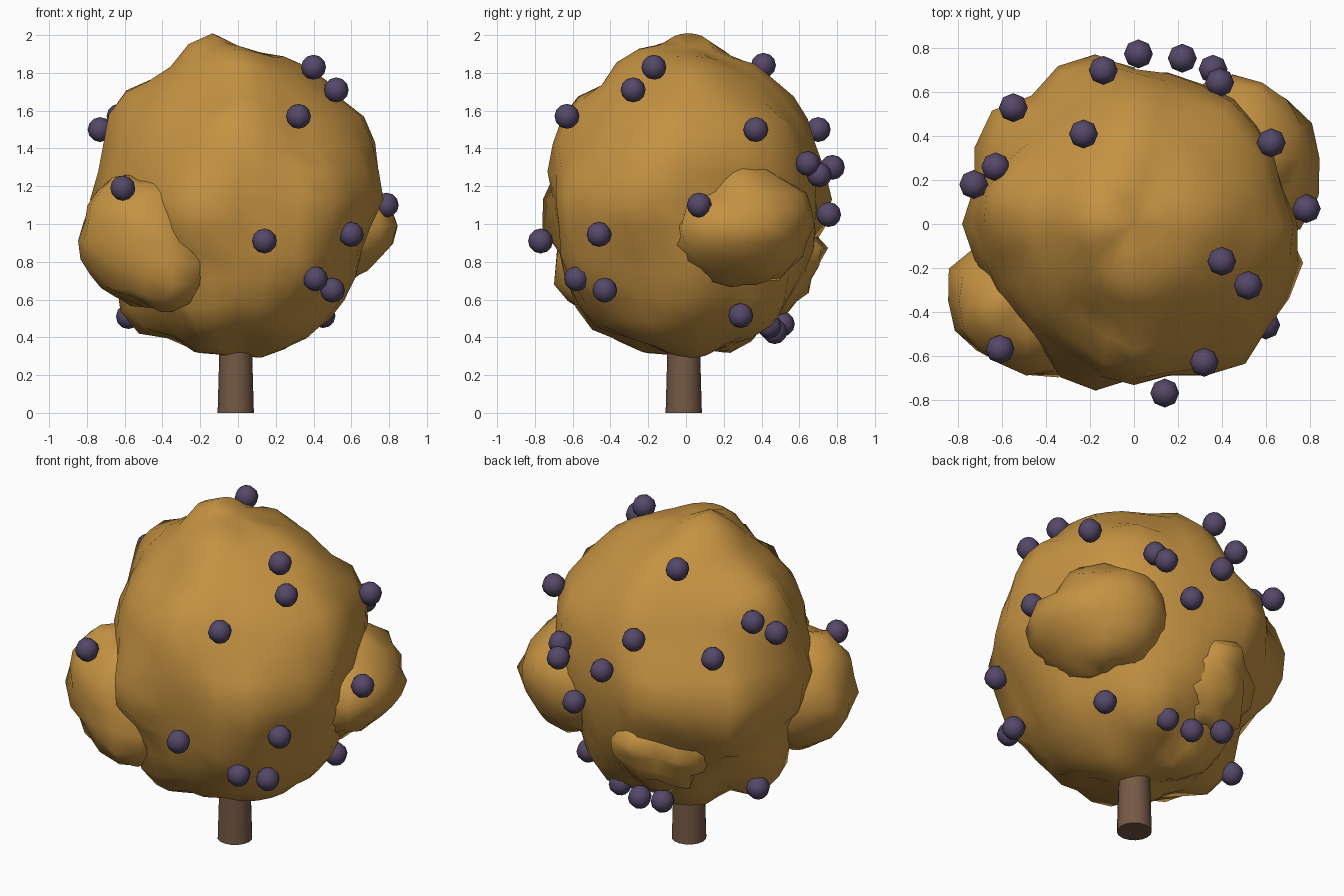
import bpy, math
from mathutils import Vector, noise


def material(name, color):
    m = bpy.data.materials.new(name)
    m.diffuse_color = (*color, 1)
    return m


LEAF = material("foliage", (0.56, 0.29, 0.055))
BARK = material("bark", (0.18, 0.1, 0.06))
FRUIT = material("fruit", (0.09, 0.065, 0.14))


def finish(name, mat, angle):
    o = bpy.context.object
    o.name = name
    o.data.materials.append(mat)
    bpy.ops.object.shade_smooth_by_angle(angle=math.radians(angle))
    return o


def blob(name, center, radii, targets, segs, rings, bump, spread=0.28):
    """Lumpy ellipsoid pulled toward target points on its surface."""
    c, rad = Vector(center), Vector(radii)

    def local(p):
        return Vector((p[i] - c[i]) / rad[i] for i in range(3))

    pulls = [(local(p).normalized(), local(p).length - 1) for p in targets]
    bpy.ops.mesh.primitive_uv_sphere_add(segments=segs, ring_count=rings, radius=1)
    o = finish(name, LEAF, 60)
    for v in o.data.vertices:
        d = v.co.normalized()
        total, weight = 0.0, 0.12
        for q, off in pulls:
            w = math.exp(-(d.angle(q) / spread) ** 2)
            total += w * off
            weight += w
        r = 1 + total / weight + bump * noise.noise(d * 3.5 + c * 5)
        v.co = Vector(d[i] * rad[i] * r for i in range(3))
    o.location = c
    return o


# Trunk
bpy.ops.mesh.primitive_cone_add(vertices=16, radius1=0.096, radius2=0.082,
                                depth=0.5, location=(-0.012, -0.012, 0.25))
finish("trunk", BARK, 40)

# Main crown, with its visible lumps
crown_points = [
    (-.19, .03, 2.0), (.08, 0, 1.93), (0, -.27, 1.93), (-.45, 0, 1.77),
    (-.63, .1, 1.69), (.5, .05, 1.72), (.75, -.05, 1.4), (.55, 0, .55),
    (.14, .05, .29), (-.22, -.22, .34), (-.72, .1, 1.35), (-.7, .1, 1.55),
    (0, -.65, 1.6), (0, -.71, 1.45), (-.27, -.75, 1.03), (0, -.6, .62),
    (0, .64, .75), (0, .69, 1.4), (0, .6, 1.65), (0, .43, 1.8),
    (-.28, .77, 1.15), (.2, .68, 1.15), (.45, .58, 1.2), (.77, -.25, 1.15),
    (.62, -.45, 1.1), (.5, -.68, 1.1), (.2, -.69, 1.1), (-.8, 0, 1.1),
    (-.7, .48, 1.1), (.65, .29, 1.43), (-.16, -.42, 1.66), (-.42, -.48, 1.44),
    (-.55, -.4, 1.22), (-.60, .02, .46), (-.22, .3, .35), (.48, .52, 1.46),
    (.19, .46, 1.69), (-.19, -.53, .46), (.34, -.2, .39), (-.66, .48, .97),
    (-.30, .52, 1.51), (.13, .31, 1.82), (.16, -.55, .51), (.41, -.61, .75),
    (.61, -.38, 1.38), (.25, .42, .44), (.68, 0, 1.0), (.7, -.1, 1.52),
    (.62, .28, 1.12),
]
blob("crown", (0, 0, 1.13), (.695, .695, .79), crown_points, 28, 18, 0.03, 0.155)

# Side clumps: front left, right, low at the back
blob("front_left_clump", (-.49, -.35, .91), (.33, .33, .35),
     [(-.85, -.25, .95), (-.77, -.43, 1.15), (-.82, -.38, .95), (-.42, -.70, .92),
      (-.6, -.64, .9), (-.3, -.62, .58), (-.2, -.6, .68)],
     16, 12, 0.1)
blob("right_clump", (.45, .30, .99), (.34, .36, .32),
     [(.85, .06, .97), (.77, .5, 1.05), (.5, .65, 1.1), (.62, -.03, .8), (.6, .3, 1.31)],
     16, 12, 0.14)
blob("back_clump", (-.14, .39, .78), (.30, .28, .27),
     [(-.05, .72, .87)], 16, 12, 0.25)

# Berries scattered over the crown
berries = [
    (.40, -.17, 1.83), (.52, -.28, 1.71), (.32, -.63, 1.57), (.14, -.77, .91),
    (.60, -.46, .945), (.785, .07, 1.10), (.41, -.58, .71), (.50, -.43, .65),
    (-.61, -.57, 1.19), (-.23, .41, 1.84), (.625, .37, 1.50), (-.14, .70, 1.50),
    (.02, .775, 1.30), (.36, .705, 1.26), (.39, .645, 1.32), (.22, .755, 1.05),
    (-.55, .53, 1.43), (-.63, .26, 1.57), (-.73, .18, 1.50), (.13, .44, .46),
    (-.02, .47, .43), (-.20, .51, .47), (-.58, .14, .51), (.45, .29, .515),
]
for i, p in enumerate(berries):
    bpy.ops.mesh.primitive_uv_sphere_add(segments=8, ring_count=6, radius=0.066, location=p)
    finish(f"berry_{i + 1}", FRUIT, 60)
